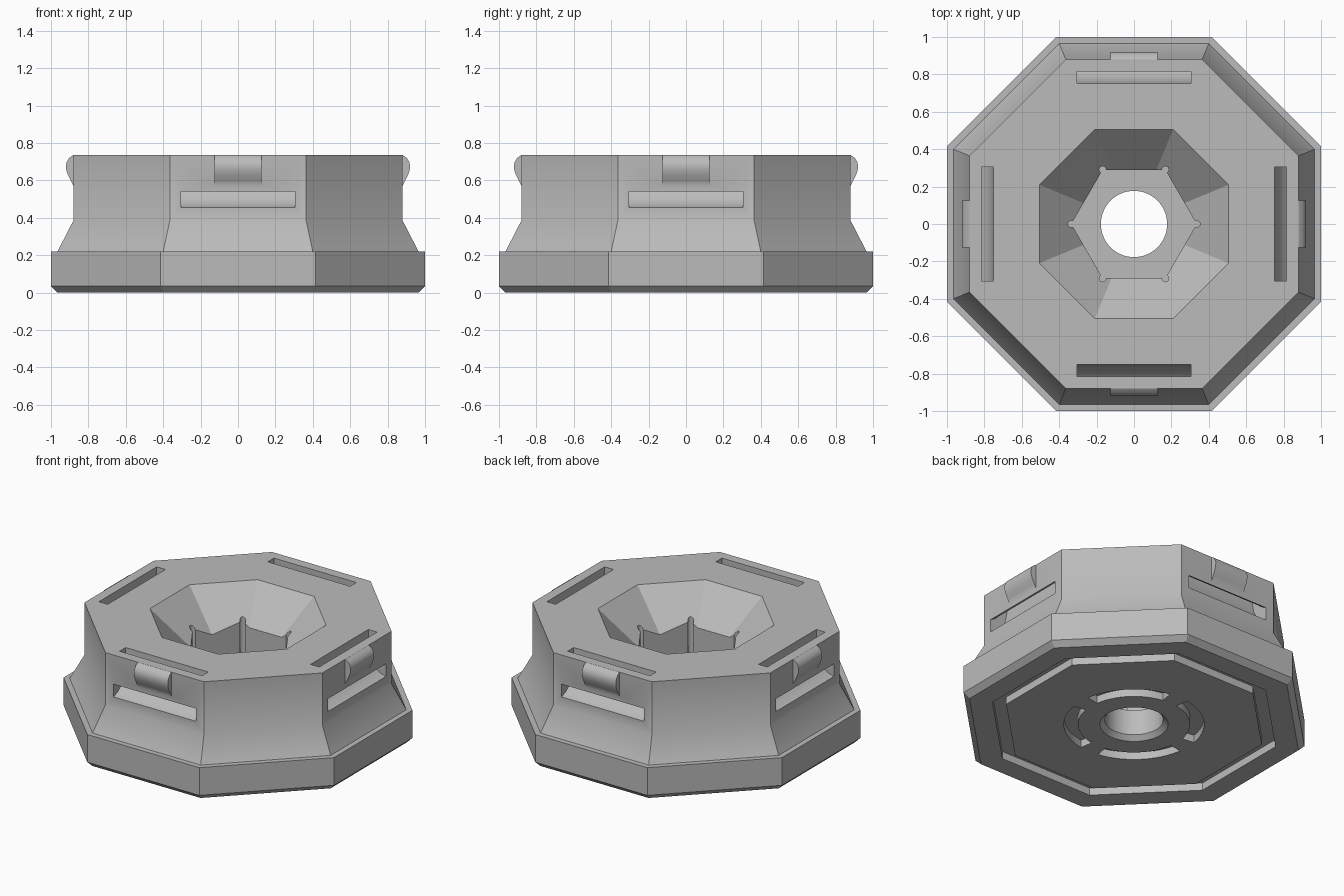
import bpy, bmesh, math
from mathutils import Matrix, Vector

if "Cube" in bpy.data.objects:
    bpy.data.objects.remove(bpy.data.objects["Cube"])

C8 = math.cos(math.pi / 8)
C6 = math.cos(math.pi / 6)

grey = bpy.data.materials.new("grey plastic")
grey.diffuse_color = (0.5, 0.5, 0.5, 1)
grey.use_nodes = True
grey.node_tree.nodes["Principled BSDF"].inputs["Base Color"].default_value = grey.diffuse_color


def finish(bm, name):
    bmesh.ops.recalc_face_normals(bm, faces=bm.faces)
    mesh = bpy.data.meshes.new(name)
    bm.to_mesh(mesh)
    bm.free()
    mesh.materials.append(grey)
    ob = bpy.data.objects.new(name, mesh)
    bpy.context.collection.objects.link(ob)
    return ob


def lathe(name, rings, sides, turn=0.0, closed=False):
    """Stack of regular polygons given as (corner radius, z)."""
    bm = bmesh.new()
    loops = []
    for r, z in rings:
        loops.append([bm.verts.new((r * math.cos(turn + 2 * math.pi * i / sides),
                                    r * math.sin(turn + 2 * math.pi * i / sides), z))
                      for i in range(sides)])
    pairs = list(zip(loops, loops[1:]))
    if closed:
        pairs.append((loops[-1], loops[0]))
    else:
        bm.faces.new(loops[0])
        bm.faces.new(loops[-1])
    for a, b in pairs:
        for i in range(sides):
            j = (i + 1) % sides
            bm.faces.new((a[i], a[j], b[j], b[i]))
    return finish(bm, name)


def extrude(name, points, offset, matrix=Matrix()):
    """Prism from a closed outline of 3D points."""
    bm = bmesh.new()
    face = bm.faces.new([bm.verts.new(p) for p in points])
    out = bmesh.ops.extrude_face_region(bm, geom=[face])
    verts = [g for g in out["geom"] if isinstance(g, bmesh.types.BMVert)]
    bmesh.ops.translate(bm, verts=verts, vec=Vector(offset))
    bmesh.ops.transform(bm, matrix=matrix, verts=bm.verts)
    return finish(bm, name)


def combine(target, tool, operation):
    mod = target.modifiers.new("bool", 'BOOLEAN')
    mod.object, mod.operation, mod.solver = tool, operation, 'EXACT'
    bpy.context.view_layer.objects.active = target
    bpy.ops.object.modifier_apply(modifier=mod.name)
    bpy.data.objects.remove(tool, do_unlink=True)


# Octagonal body: chamfered base, ledge, flared neck, straight top
profile = [(0.965, 0), (1.0, 0.035), (1.0, 0.22), (0.965, 0.22), (0.88, 0.385), (0.88, 0.735)]
body = lathe("octagonal_base", [(a / C8, z) for a, z in profile], 8, math.pi / 8)

# Side catches and the strap channels running from each side up to the top
catch = [(0.8, 0.735), (0.88, 0.735), (0.902, 0.72), (0.915, 0.70), (0.92, 0.68),
         (0.918, 0.655), (0.91, 0.63), (0.895, 0.60), (0.88, 0.57), (0.8, 0.57)]
channel = [(1.05, 0.455), (0.88, 0.455), (0.835, 0.47), (0.795, 0.505), (0.765, 0.56),
           (0.75, 0.63), (0.75, 0.8), (0.815, 0.8), (0.815, 0.64), (0.825, 0.595),
           (0.845, 0.56), (0.88, 0.54), (1.05, 0.54)]
for k in range(4):
    spin = Matrix.Rotation(k * math.pi / 2, 4, 'Z')
    combine(body, extrude("catch", [(-0.125, y, z) for y, z in catch], (0.25, 0, 0), spin), 'UNION')
    combine(body, extrude("channel", [(-0.305, y, z) for y, z in channel], (0.61, 0, 0), spin), 'DIFFERENCE')

# Octagonal funnel, hexagonal pocket with relieved corners
combine(body, lathe("funnel", [(0.205 / C8, 0.435), (0.555 / C8, 0.785)], 8, math.pi / 8), 'DIFFERENCE')
combine(body, lathe("pocket", [(0.29 / C6, 0.2), (0.29 / C6, 0.9)], 6), 'DIFFERENCE')
for k in range(6):
    relief = lathe("relief", [(0.018, 0.2), (0.018, 0.9)], 16)
    a = k * math.pi / 3
    relief.data.transform(Matrix.Translation((0.336 * math.cos(a), 0.336 * math.sin(a), 0)))
    combine(body, relief, 'DIFFERENCE')

# Round through hole with chamfered lower rim
combine(body, lathe("hole", [(0.236, -0.03), (0.177, 0.03), (0.177, 0.5)], 64), 'DIFFERENCE')

# Octagonal groove underneath
groove = [(0.75, -0.1), (0.83, -0.1), (0.83, 0.05), (0.75, 0.05)]
combine(body, lathe("groove", [(a / C8, z) for a, z in groove], 8, math.pi / 8, True), 'DIFFERENCE')

# Four arc slots underneath
for k in range(4):
    mid = math.pi / 4 + k * math.pi / 2
    angles = [mid + math.radians(-36 + 6 * i) for i in range(13)]
    outline = [(0.425 * math.cos(a), 0.425 * math.sin(a), -0.1) for a in angles]
    outline += [(0.34 * math.cos(a), 0.34 * math.sin(a), -0.1) for a in reversed(angles)]
    combine(body, extrude("arc_slot", outline, (0, 0, 0.15)), 'DIFFERENCE')

# Smooth shading on the flare and round parts only
bpy.ops.object.select_all(action='DESELECT')
body.select_set(True)
bpy.context.view_layer.objects.active = body
bpy.ops.object.shade_smooth_by_angle(angle=math.radians(30))
